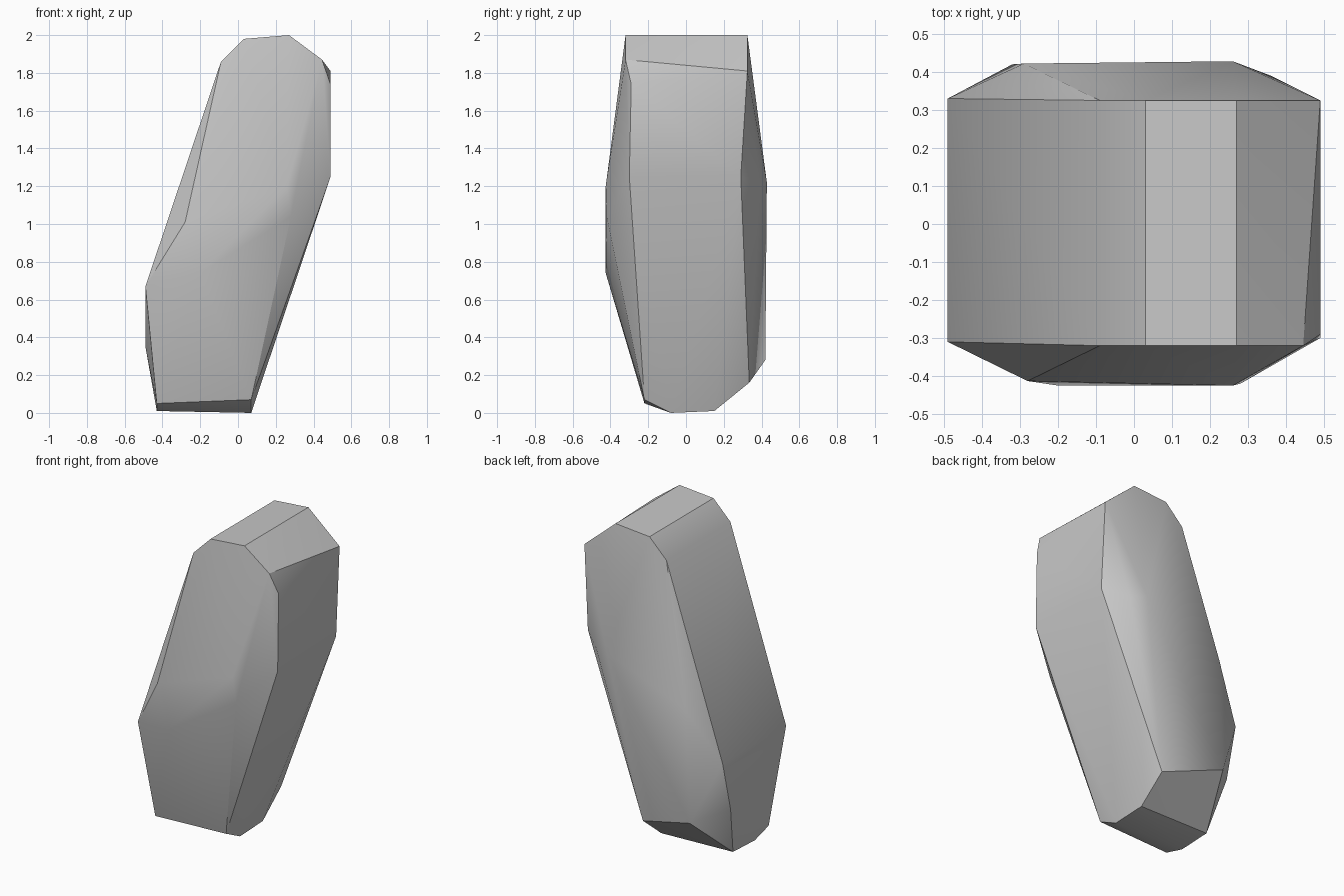
import bpy
import bmesh

cube = bpy.data.objects.get("Cube")
if cube:
    bpy.data.objects.remove(cube, do_unlink=True)

# Stone colour
stone = bpy.data.materials.new("stone grey")
stone.use_nodes = True
grey = (0.58, 0.58, 0.58, 1.0)
stone.diffuse_color = grey
stone.node_tree.nodes["Principled BSDF"].inputs["Base Color"].default_value = grey

# Corners of the chiselled boulder, grouped by region
crown = [(x, y, z) for y in (-0.32, 0.325)
         for x, z in ((-0.09, 1.86), (0.03, 1.98), (0.27, 2.0))]
crown += [(0.445, -0.32, 1.87), (0.49, -0.29, 1.74), (0.49, 0.325, 1.81)]
right_side = [(0.49, -0.30, 1.25), (0.49, 0.29, 1.25)]
left_side = [(-0.49, -0.31, 0.67), (-0.49, 0.33, 0.67), (-0.49, 0.25, 0.35)]
front_bulge = [(-0.28, -0.413, 1.01), (-0.20, -0.425, 0.74),
               (0.28, -0.42, 1.04), (0.26, -0.425, 1.20)]
back_bulge = [(-0.29, 0.422, 1.0), (0.26, 0.428, 1.22),
              (0.36, 0.39, 1.20), (-0.32, 0.42, 0.28)]
base = [(-0.43, -0.22, 0.05), (-0.43, -0.08, 0.01), (-0.43, 0.14, 0.02),
        (0.07, -0.22, 0.07), (0.07, -0.08, 0.0), (0.07, 0.15, 0.01),
        (0.07, 0.335, 0.16)]

# Wrap the corners in a faceted skin
bm = bmesh.new()
for co in crown + right_side + left_side + front_bulge + back_bulge + base:
    bm.verts.new(co)
hull = bmesh.ops.convex_hull(bm, input=bm.verts)
loose = [v for v in bm.verts if not v.link_faces]
bmesh.ops.delete(bm, geom=loose, context='VERTS')
bmesh.ops.recalc_face_normals(bm, faces=bm.faces)
mesh = bpy.data.meshes.new("boulder")
bm.to_mesh(mesh)
bm.free()
mesh.materials.append(stone)

boulder = bpy.data.objects.new("boulder", mesh)
bpy.context.collection.objects.link(boulder)

# Soft broad faces, crisp chiselled edges
bpy.ops.object.select_all(action='DESELECT')
boulder.select_set(True)
bpy.context.view_layer.objects.active = boulder
bpy.ops.object.shade_smooth_by_angle(angle=0.52)
